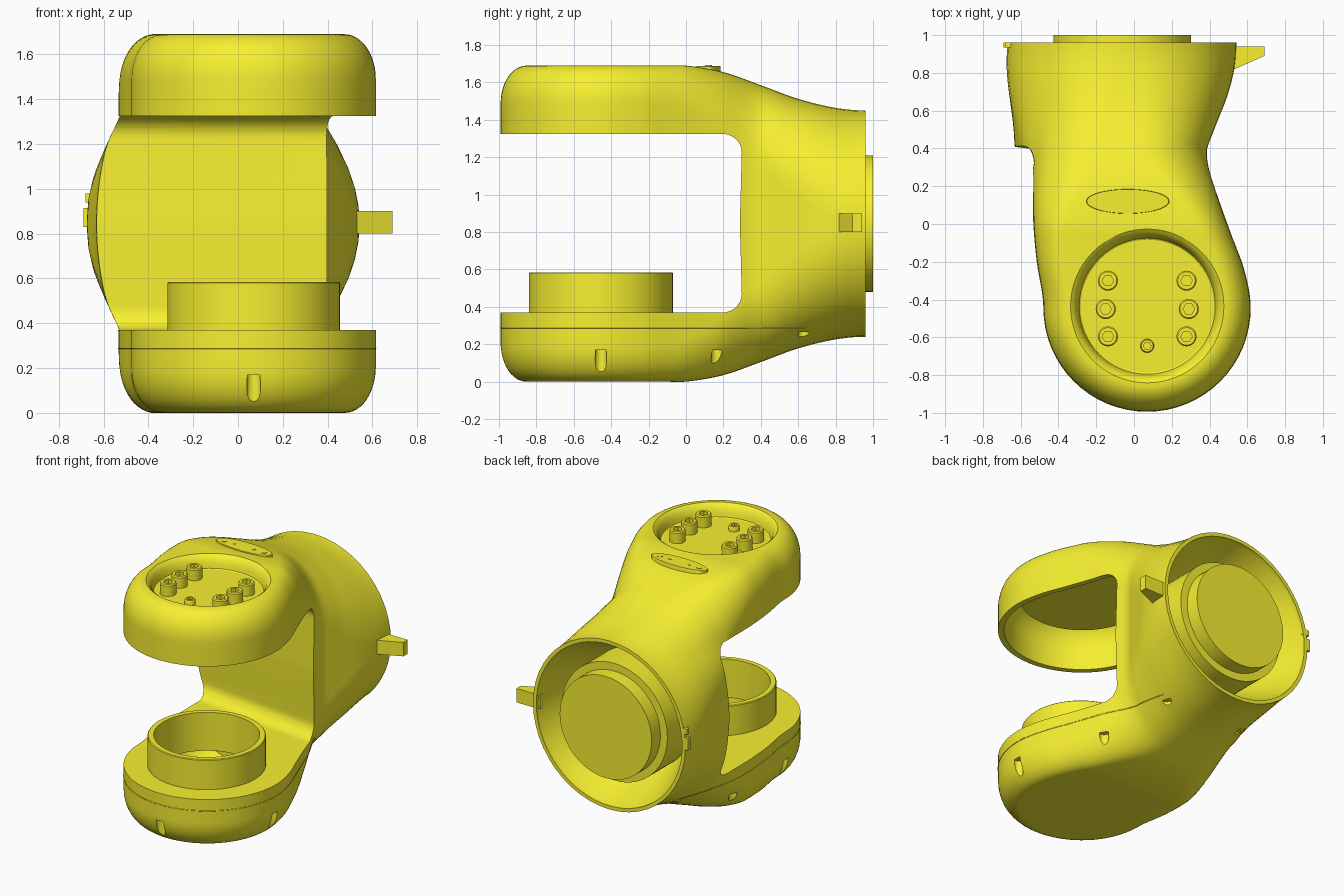
import bpy, bmesh
from math import sin, cos, pi, radians
from mathutils import Matrix, Vector

if "Cube" in bpy.data.objects:
    bpy.data.objects.remove(bpy.data.objects["Cube"])

MID = 0.845                      # mirror plane height of the fork
HX, HY, HR = 0.07, -0.445, 0.545  # round head centre and radius
yellow = bpy.data.materials.new("yellow_paint")
yellow.diffuse_color = (0.93, 0.87, 0.03, 1)
yellow.use_nodes = True
yellow.node_tree.nodes["Principled BSDF"].inputs["Base Color"].default_value = yellow.diffuse_color


def spline(pts):
    """Smooth interpolation through (y, value) points."""
    n = len(pts)
    m = [0 if i in (0, n - 1) else (pts[i+1][1] - pts[i-1][1]) / (pts[i+1][0] - pts[i-1][0])
         for i in range(n)]

    def f(y):
        i = 0
        while i < n - 2 and y > pts[i+1][0]:
            i += 1
        (a, p), (b, q) = pts[i], pts[i+1]
        h = b - a
        t = min(max((y - a) / h, 0), 1)
        return ((2*t**3 - 3*t*t + 1) * p + (t**3 - 2*t*t + t) * h * m[i]
                + (3*t*t - 2*t**3) * q + (t**3 - t*t) * h * m[i+1])
    return f


right = spline([(HY, .615), (-.25, .583), (-.05, .51), (.15, .44), (.37, .385), (.5, .425),
                (.68, .495), (.84, .535), (.96, .543)])
left = spline([(HY, -.477), (-.2, -.512), (0, -.53), (.4, -.545), (.96, -.667)])
height = spline([(-.1, .845), (0, .845), (.2, .81), (.4, .74), (.6, .667), (.8, .619), (.96, .605)])
round_x = spline([(HY, .14), (0, .17), (.35, .32), (.7, .5), (.96, .605)])
round_z = spline([(HY, .2), (0, .23), (.4, .42), (.96, .605)])


def finish(name, bm):
    bmesh.ops.recalc_face_normals(bm, faces=bm.faces)
    me = bpy.data.meshes.new(name)
    bm.to_mesh(me)
    bm.free()
    me.materials.append(yellow)
    ob = bpy.data.objects.new(name, me)
    bpy.context.collection.objects.link(ob)
    return ob


def rings(name, loops, matrix=None):
    """Skin a list of equal closed loops and cap both ends."""
    bm = bmesh.new()
    vs = [[bm.verts.new(p) for p in lp] for lp in loops]
    n = len(vs[0])
    for a, b in zip(vs, vs[1:]):
        for i in range(n):
            bm.faces.new((a[i], a[(i+1) % n], b[(i+1) % n], b[i]))
    bm.faces.new(vs[0])
    bm.faces.new(vs[-1])
    if matrix:
        bm.transform(matrix)
    return finish(name, bm)


def circle(r, z, n=64, hexagon=False, sy=1):
    pts = []
    for i in range(n):
        a = 2 * pi * i / n
        k = r / cos((a % (pi / 3)) - pi / 6) if hexagon else r
        pts.append((k * cos(a), k * sin(a) * sy, z))
    return pts


def lathe(name, prof, loc, axis_y=False, n=64, sy=1):
    m = Matrix.Translation(loc)
    if axis_y:
        m = m @ Matrix.Rotation(radians(-90), 4, 'X')
    return rings(name, [circle(r, z, n, sy=sy) for r, z in prof], m)


def extrude(name, pts, lo, hi, place):
    return rings(name, [[place(a, b, c) for a, b in pts] for c in (lo, hi)])


def box(name, x0, x1, y0, y1, z0, z1):
    return extrude(name, [(x0, y0), (x1, y0), (x1, y1), (x0, y1)], z0, z1, lambda a, b, c: (a, b, c))


def boolean(ob, cutter, op='DIFFERENCE'):
    md = ob.modifiers.new("cut", 'BOOLEAN')
    md.operation, md.solver, md.object = op, 'EXACT', cutter
    bpy.context.view_layer.objects.active = ob
    bpy.ops.object.modifier_apply(modifier=md.name)
    bpy.data.objects.remove(cutter)


def half_sections(inset):
    """Quarter profiles (x, y, dz) round the outline: right side, round front, left side."""
    ys = [HY + (.96 - HY) * i / 40 for i in range(41)]
    st = [(y, 1, None) for y in reversed(ys)]
    st += [(HY, 0, -pi * i / 32) for i in range(1, 32)]
    st += [(y, -1, None) for y in ys]
    out = []
    for y, side, ang in st:
        c = Vector(((left(y) + right(y)) / 2, y))
        hw = (right(y) - left(y)) / 2 - inset
        d = Vector((side, 0)) if side else Vector((cos(ang), sin(ang)))
        h = height(y) - inset
        rx, rz = min(round_x(y), hw), min(round_z(y), h)
        prof = [(hw, (h - rz) * i / 8) for i in range(8)]
        prof += [(hw - rx + rx * cos(a), h - rz + rz * sin(a))
                 for a in (pi / 2 * i / 12 for i in range(13))]
        prof += [((hw - rx) * (1 - i / 5), h) for i in range(1, 6)]
        sec = []
        for w, dz in prof:
            bulge = 0
            if side < 0 and y > .28 and dz < .48:   # swelling on the left of the neck
                bulge = .085 * min(1, (.96 - y) / .54) * (1 - (dz / .48) ** 2)
            p = c + d * (w + bulge)
            sec.append((p.x, p.y, dz))
        out.append(sec)
    return out


def shell(name, inset=0):
    secs = half_sections(inset)
    bm = bmesh.new()
    for s in (1, -1):
        vs = [[bm.verts.new((x, y, MID + s * dz)) for x, y, dz in sec] for sec in secs]
        for a, b in zip(vs, vs[1:]):
            for i in range(len(a) - 1):
                bm.faces.new((a[i], a[i+1], b[i+1], b[i]))
    bmesh.ops.remove_doubles(bm, verts=bm.verts, dist=.0004)
    bmesh.ops.holes_fill(bm, edges=[e for e in bm.edges if e.is_boundary], sides=0)
    return finish(name, bm)


# Fork body, with the slot (its end wall runs slightly askew) between the two arms
body = shell("fork_body")
arc = [pi / 2 * i / 10 for i in range(11)]
slot = [(-1.3, .37)] + [(.2 + .1 * sin(a), .47 - .1 * cos(a)) for a in arc] + [(.29, .845)]
slot += [(.2 + .1 * cos(a), 1.225 + .1 * sin(a)) for a in arc] + [(-1.3, 1.325)]
boolean(body, extrude("slot", slot, -1, 1, lambda a, b, c: (c, a - .117 * (c - .38), b)))

# Hollow upper arm, leaving the dish floor standing, and hollow lower arm under its cover
for z0, z1, core in ((1.2, 2, True), (-.2, .33, False)):
    cavity = shell("cavity", .04)
    boolean(cavity, box("limit", -1, 1, -1.5, .22, z0, z1), 'INTERSECT')
    if core:
        boolean(cavity, lathe("dish_core", [(.41, 1.56), (.41, 2)], (HX, -.435, 0)))
    boolean(body, cavity)

# Round dish in the top, opening in the lower cover, cup in the back
boolean(body, lathe("dish", [(.352, 1.6), (.36, 1.605), (.366, 1.63), (.376, 1.66), (.392, 1.68), (.42, 1.70)],
                    (HX, -.435, 0)))
boolean(body, lathe("opening", [(.345, .2), (.345, .5)], (HX, -.455, 0)))
boolean(body, lathe("cup", [(.42, .62), (.578, .93), (.582, 1.1)], (-.062, 0, MID), True))

# Clip pockets round the lower arm
for x, y, z in [(.07, -.975, .17), (.6, -.455, .17), (.393, .165, .17),
                (-.465, -.455, .17), (-.49, .165, .17), (.25, .63, .265), (-.37, .63, .265)]:
    boolean(body, lathe("pocket", [(.031, z - .13), (.031, z)], (x, y, 0), n=20))

# Collar on the lower arm
collar = lathe("collar", [(.385, .31), (.385, .58), (.38, .585)], (HX, -.455, 0))
boolean(collar, lathe("bore", [(.345, .2), (.345, .7)], (HX, -.455, 0)))

# Joint hub in the back cup
lathe("joint_hub", [(.42, .6), (.42, .9), (.365, .9), (.365, 1.0)], (-.062, 0, MID), True)


# Socket-head bolts and the small centre screw in the dish
def bolt(name, x, y, r, top):
    lp = [circle(r, 1.59, 24), circle(r, top - .008, 24), circle(r * .88, top, 24),
          circle(r * .5, top, 24, True), circle(r * .5, top - .03, 24, True)]
    rings(name, lp, Matrix.Translation((x, y, 0)))


for y, dx in ((-.3, 0), (-.45, .012), (-.595, 0)):
    for s in (-1, 1):
        bolt("dish_bolt", HX + s * (.208 + dx), y, .053, 1.682)
bolt("dish_screw", HX, -.645, .036, 1.635)

# Oval light plate with its four studs
lathe("light_plate", [(.22, 1.62), (.22, 1.686), (.216, 1.689)], (-.033, .12, 0), sy=.295)
for x, r in ((-.19, .019), (-.112, .011), (.044, .011), (.122, .019)):
    lathe("light_stud", [(r, 1.66), (r, 1.692)], (x, .12, 0), n=16)

# Side tab and small latch on the back rim
extrude("side_tab", [(.5, .94), (.69, .94), (.69, .89), (.5, .805)], .80, .90, lambda a, b, c: (a, b, c))
box("rim_latch_lower", -.69, -.64, .935, .96, .83, .915)
box("rim_latch_upper", -.68, -.63, .935, .96, .94, .98)

# Seam line of the lower cover
line = []
for sec in half_sections(0):
    if sec[0][1] < .66:
        for p, q in zip(sec, sec[1:]):
            if p[2] <= .557 < q[2]:
                v = Vector(p).lerp(Vector(q), (.557 - p[2]) / (q[2] - p[2]))
                line.append((v.x, v.y, MID - v.z))
cu = bpy.data.curves.new("cover_seam", 'CURVE')
cu.dimensions, cu.bevel_depth, cu.bevel_resolution = '3D', .003, 1
sp = cu.splines.new('POLY')
sp.points.add(len(line) - 1)
for pt, co in zip(sp.points, line):
    pt.co = (*co, 1)
cu.materials.append(yellow)
bpy.context.collection.objects.link(bpy.data.objects.new("cover_seam", cu))

# Smooth shading with crisp edges
for ob in bpy.context.scene.objects:
    if ob.type == 'MESH':
        bpy.ops.object.select_all(action='DESELECT')
        ob.select_set(True)
        bpy.context.view_layer.objects.active = ob
        bpy.ops.object.shade_smooth_by_angle(angle=radians(32))
